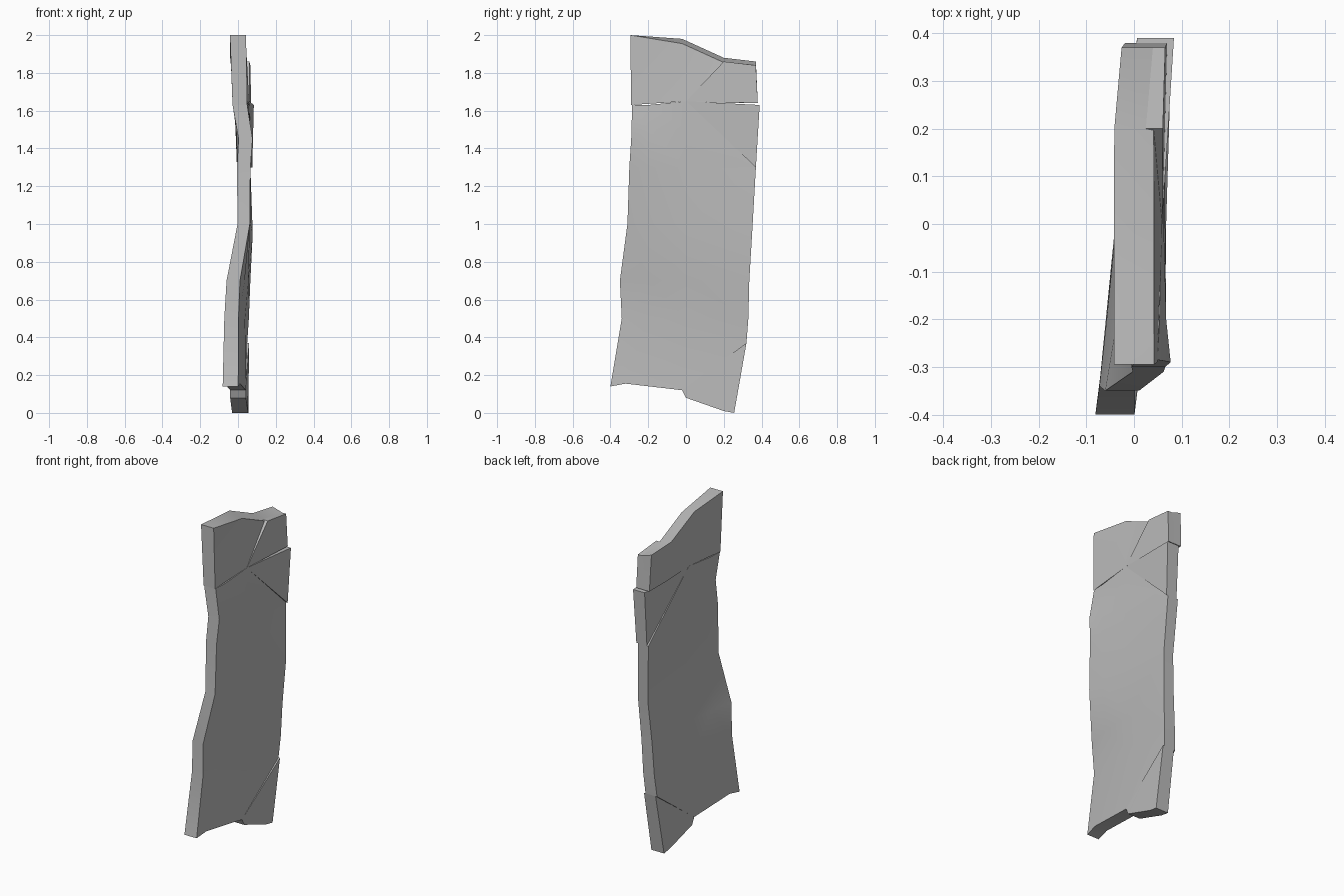
import bpy, bmesh, math
from mathutils import Vector

old = bpy.data.objects.get("Cube")
if old:
    bpy.data.objects.remove(old)

material = bpy.data.materials.new("plain grey")
material.use_nodes = True
grey = (0.5, 0.5, 0.5, 1)
material.diffuse_color = grey
material.node_tree.nodes["Principled BSDF"].inputs["Base Color"].default_value = grey


def board_thickness(height):
    """The board is thinnest halfway up and thicker towards both ends."""
    return .065 + .02 * abs(height - 1)


def with_middle(row):
    """Turn a row into points, adding a halfway point when only the ends are given."""
    points = [Vector(point) for point in row]
    if len(points) == 2:
        points.insert(1, points[0].lerp(points[1], .5))
    return points


def rim_loop(grid):
    """Vertices round the border of a grid of rows, in order."""
    back_edge = [row[-1] for row in grid[1:-1]]
    front_edge = [row[0] for row in grid[1:-1]]
    return grid[0] + back_edge + grid[-1][::-1] + front_edge[::-1]


def make_slab(name, rows, thickness_scale=1, top_slope=0):
    """Build a thick bent sheet; each row runs front to back along its middle."""
    bm = bmesh.new()
    rows = [with_middle(row) for row in rows]
    sides = []
    for direction in (-1, 1):
        grid = []
        for row in rows:
            verts = []
            for point in row:
                half = thickness_scale * board_thickness(point.z) / 2
                place = point + Vector((direction * half, 0, 0))
                # Slope the broken top edge, apart from its square front corner
                if direction > 0 and row is rows[-1] and point is not row[0]:
                    place.z -= top_slope
                verts.append(bm.verts.new(place))
            grid.append(verts)
        sides.append(grid)

    # Two broad faces
    for grid in sides:
        for lower, upper in zip(grid, grid[1:]):
            for i in range(len(lower) - 1):
                bm.faces.new((lower[i], lower[i + 1], upper[i + 1], upper[i]))

    # Narrow edge all the way round
    inner, outer = rim_loop(sides[0]), rim_loop(sides[1])
    for i in range(len(inner)):
        bm.faces.new((inner[i - 1], outer[i - 1], outer[i], inner[i]))

    bmesh.ops.triangulate(bm, faces=bm.faces[:])
    bmesh.ops.recalc_face_normals(bm, faces=bm.faces[:])
    mesh = bpy.data.meshes.new(name)
    bm.to_mesh(mesh)
    bm.free()
    mesh.materials.append(material)
    mesh.shade_smooth()
    mesh.set_sharp_from_angle(angle=math.radians(25))
    board = bpy.data.objects.new(name, mesh)
    bpy.context.collection.objects.link(board)


# Shared ends of the splits, as (x, y, z)
split_tip = (.02, 0, 1.65)
splinter_foot = (.03, .37, 1.3)
bottom_notch = (0, -.02, .12)
notch_back = (.01, .32, .37)

# Long bent lower part, ending along the diagonal split at the back
make_slab("lower_board", [
    [(-.04, -.4, .14), (-.03, -.32, .155), bottom_notch, notch_back],
    [(-.035, -.34, .5), (-.02, -.2, .5), (0, 0, .5), (.02, .33, .5)],
    [(-.025, -.35, .7), (0, -.2, .7), (.02, 0, .7), (.03, .335, .7)],
    [(.03, -.31, 1), (.03, -.2, 1), (.035, 0, 1), (.045, .35, .95)],
    [(.03, -.3, 1.3), (.03, -.2, 1.3), (.03, 0, 1.3), splinter_foot],
    [(.04, -.29, 1.45), (.03, -.2, 1.5), (.025, 0, 1.5), splinter_foot],
    [(.01, -.285, 1.63), (.015, -.2, 1.63), split_tip, splinter_foot],
])

# Top part with the slanted broken edge
make_slab("upper_board", [
    [(.01, -.29, 1.63), split_tip, (.02, .2, 1.64), (.02, .38, 1.64)],
    [(0, -.295, 2), (0, -.02, 1.98), (0, .2, 1.88), (.015, .37, 1.86)],
], top_slope=.025)

# Raised corner above the horizontal split
make_slab("top_corner", [
    [(.04, 0, 1.65), (.05, .38, 1.64)],
    [(.04, .2, 1.86), (.045, .37, 1.84)],
], thickness_scale=.5)

# Shifted splinter between the two splits
make_slab("back_splinter", [
    [split_tip, (.04, .37, 1.3)],
    [split_tip, (.045, .39, 1.63)],
])

# Raised lower corner
make_slab("bottom_corner", [
    [(0, 0, .08), (.01, .2, .01), (.012, .255, 0)],
    [bottom_notch, (.01, .15, .245), (.02, .32, .37)],
])
